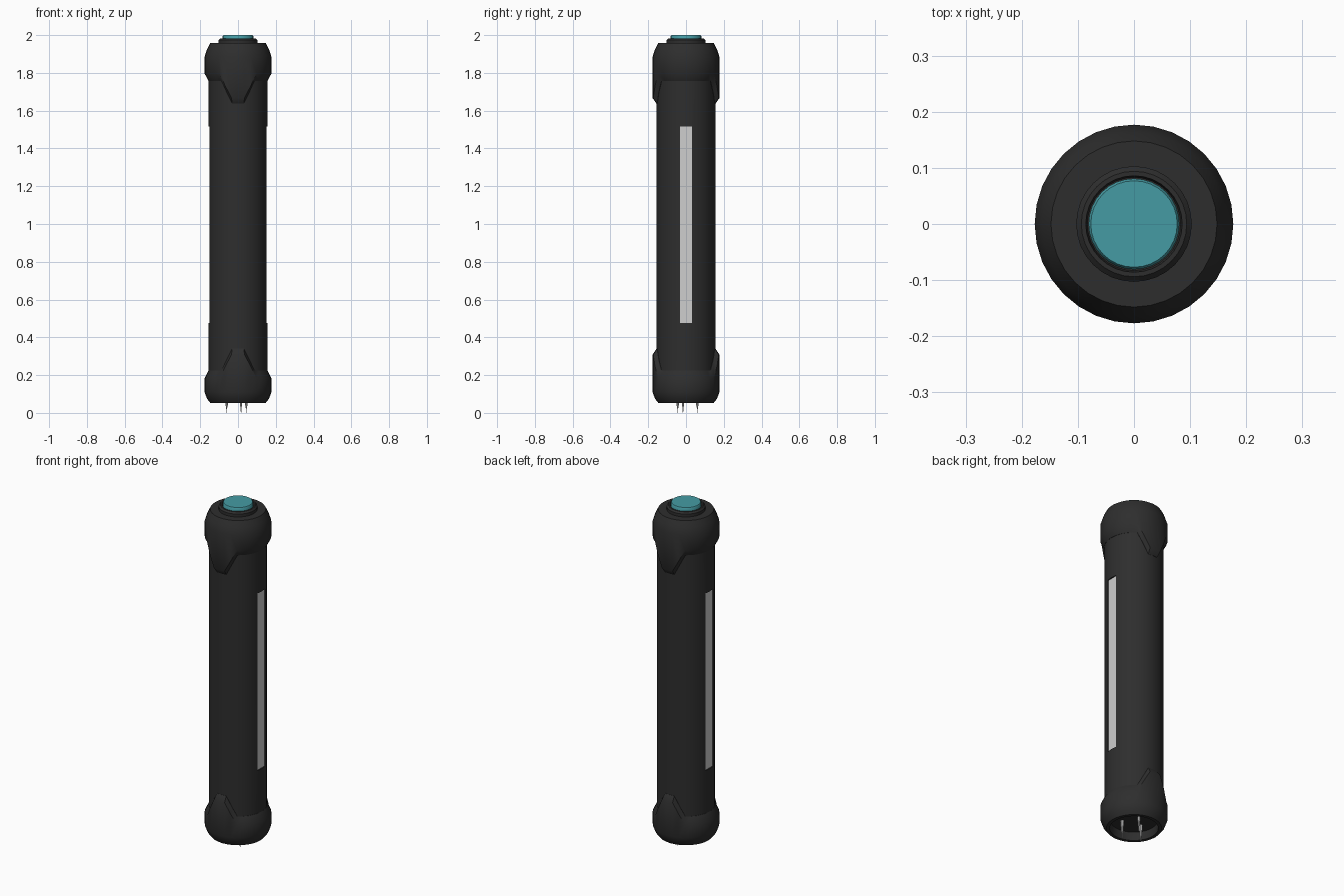
import bpy, bmesh, math

if "Cube" in bpy.data.objects:
    bpy.data.objects.remove(bpy.data.objects["Cube"])

SIDES = 32


def material(name, rgb):
    m = bpy.data.materials.new(name)
    m.diffuse_color = (*rgb, 1)
    m.use_nodes = True
    m.node_tree.nodes["Principled BSDF"].inputs["Base Color"].default_value = m.diffuse_color
    return m


BLACK = material("soft black", (0.027, 0.027, 0.027))
TEAL = material("teal", (0.06, 0.33, 0.37))
PALE = material("pale grey", (0.62, 0.62, 0.62))


def finish(name, bm, mat, angle=35):
    bmesh.ops.recalc_face_normals(bm, faces=bm.faces)
    me = bpy.data.meshes.new(name)
    bm.to_mesh(me)
    bm.free()
    ob = bpy.data.objects.new(name, me)
    bpy.context.collection.objects.link(ob)
    me.materials.append(mat)
    if angle:
        bpy.ops.object.select_all(action='DESELECT')
        ob.select_set(True)
        bpy.context.view_layer.objects.active = ob
        bpy.ops.object.shade_smooth_by_angle(angle=math.radians(angle))
    return ob


def lathe(name, rings, mat, sides=SIDES, at=(0, 0), angle=35):
    """Spin (radius, height) rings; a height may be a function of the angle."""
    bm = bmesh.new()
    loops = []
    for r, z in rings:
        loop = []
        for i in range(sides):
            a = 2 * math.pi * i / sides
            h = z(a) if callable(z) else z
            loop.append(bm.verts.new((at[0] + r * math.sin(a), at[1] - r * math.cos(a), h)))
        loops.append(loop)
    for lo, hi in zip(loops, loops[1:]):
        for i in range(sides):
            j = (i + 1) % sides
            bm.faces.new((lo[i], lo[j], hi[j], hi[i]))
    bm.faces.new(loops[0])
    bm.faces.new(loops[-1])
    return finish(name, bm, mat, angle)


def box(name, size, centre, mat):
    bm = bmesh.new()
    bmesh.ops.create_cube(bm, size=1)
    for v in bm.verts:
        v.co = [c * s + o for c, s, o in zip(v.co, size, centre)]
    return finish(name, bm, mat, 0)


def tab(a):
    """1 on the front and back tabs, 0 on the sides, sloped in between."""
    d = math.degrees(math.acos(min(1, abs(math.cos(a)))))
    return min(1, max(0, (33.75 - d) / 22.5))


# Main tube with a slot cut in each side, and a pale strip in each slot
tube = lathe("tube", [(0.155, 0.15), (0.155, 1.85)], BLACK)
for side, s in (("right", 1), ("left", -1)):
    cutter = box(side + "_slot_cutter", (0.04, 0.066, 1.04), (s * 0.166, 0, 0.995), BLACK)
    cutter.hide_render = True
    cutter.hide_viewport = True
    cut = tube.modifiers.new(side + "_slot", 'BOOLEAN')
    cut.object = cutter
    cut.operation = 'DIFFERENCE'
    cut.solver = 'EXACT'
    box(side + "_strip", (0.006, 0.066, 1.04), (s * 0.1445, 0, 0.995), PALE)

# Top cap with pointed tabs front and back
lathe("top_cap", [
    (0.05, 1.957), (0.148, 1.957), (0.164, 1.925), (0.177, 1.885),
    (0.177, lambda a: 1.797 - 0.13 * tab(a)),
    (0.156, lambda a: 1.757 - 0.12 * tab(a)),
    (0.150, lambda a: 1.757 - 0.12 * tab(a)),
], BLACK)

# Bottom cap, hollow underneath
lathe("bottom_cap", [
    (0.124, 0.10), (0.128, 0.052), (0.146, 0.052), (0.164, 0.075), (0.177, 0.11),
    (0.177, lambda a: 0.183 + 0.125 * tab(a)),
    (0.156, lambda a: 0.225 + 0.115 * tab(a)),
    (0.150, lambda a: 0.225 + 0.115 * tab(a)),
], BLACK)

# Button collar and button
lathe("button_collar", [
    (0.103, 1.95), (0.103, 1.974), (0.094, 1.983), (0.086, 1.983), (0.083, 1.967),
], BLACK)
lathe("button", [(0.081, 1.96), (0.081, 1.994), (0.077, 2.0)], TEAL)

# Three contact pins, thick at the root and fine at the tip
for n in range(3):
    a = math.radians(75 + 120 * n)
    lathe(f"pin_{n + 1}", [
        (0.009, 0.105), (0.009, 0.07), (0.006, 0.06), (0.006, 0.04), (0.003, 0.03), (0.001, 0.0),
    ], PALE, sides=8, at=(0.062 * math.cos(a), 0.062 * math.sin(a)))
